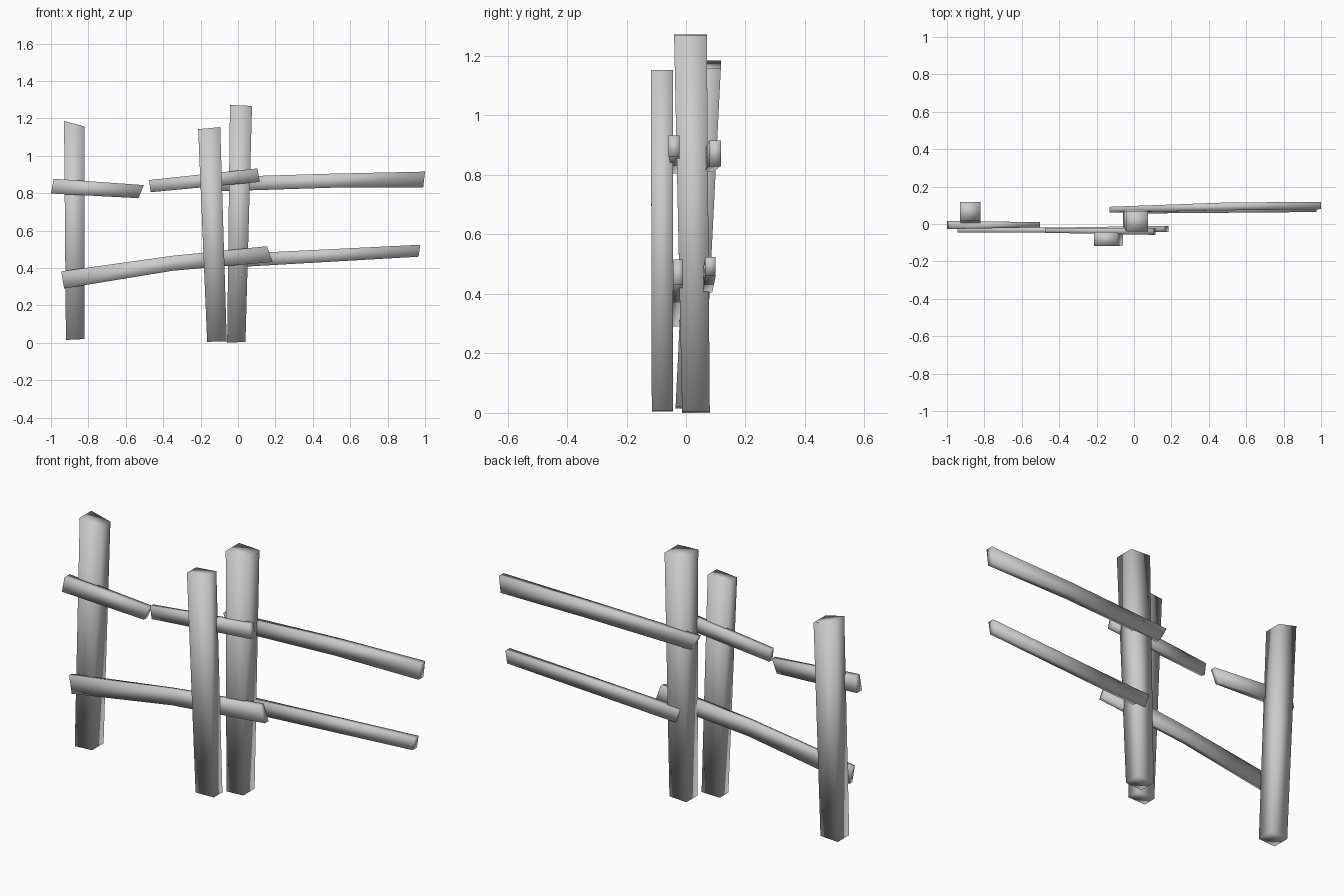
import bpy, bmesh


def beam(name, stations):
    """Loft a four-sided timber. Station: (x,z) edge a, (x,z) edge b, y near, y far."""
    bm = bmesh.new()
    rings = []
    for (ax, az), (bx, bz), y0, y1 in stations:
        pts = [(ax, y0, az), (bx, y0, bz), (bx, y1, bz), (ax, y1, az)]
        rings.append([bm.verts.new(p) for p in pts])
    for r, s in zip(rings, rings[1:]):
        for i in range(4):
            j = (i + 1) % 4
            bm.faces.new((r[i], r[j], s[j], s[i]))
    bm.faces.new(rings[0])
    bm.faces.new(rings[-1])
    bmesh.ops.recalc_face_normals(bm, faces=bm.faces[:])
    for f in bm.faces:
        f.smooth = True
    me = bpy.data.meshes.new(name)
    bm.to_mesh(me)
    bm.free()
    ob = bpy.data.objects.new(name, me)
    bpy.context.collection.objects.link(ob)


# leaning upright posts (bottom, top)
beam("left_post", [((-0.92, 0.015), (-0.82, 0.02), -0.035, 0.06),
                   ((-0.93, 1.185), (-0.82, 1.157), 0.02, 0.117)])
beam("middle_post", [((-0.165, 0.005), (-0.06, 0.007), -0.115, -0.043),
                     ((-0.213, 1.142), (-0.095, 1.153), -0.118, -0.043)])
beam("tall_post", [((-0.058, 0.0), (0.04, 0.005), -0.013, 0.08),
                   ((-0.043, 1.272), (0.075, 1.266), -0.04, 0.07)])

# upper rails, one of them broken in two
beam("upper_rail_broken_left", [((-1.0, 0.798), (-0.985, 0.877), -0.027, 0.016),
                                ((-0.532, 0.773), (-0.503, 0.843), -0.018, 0.01)])
beam("upper_rail_broken_right", [((-0.467, 0.805), (-0.475, 0.87), -0.047, -0.022),
                                 ((0.116, 0.86), (0.104, 0.932), -0.058, -0.022)])
beam("upper_right_rail", [((-0.09, 0.81), (-0.13, 0.885), 0.062, 0.092),
                          ((0.5, 0.829), (0.5, 0.904), 0.073, 0.115),
                          ((0.99, 0.829), (1.0, 0.915), 0.079, 0.118)])

# lower rails
beam("lower_left_rail", [((-0.93, 0.29), (-0.945, 0.382), -0.046, -0.022),
                         ((-0.35, 0.385), (-0.35, 0.465), -0.046, -0.018),
                         ((0.185, 0.432), (0.155, 0.516), -0.042, -0.01)])
beam("lower_right_rail", [((0.0, 0.405), (-0.02, 0.475), 0.056, 0.088),
                          ((0.965, 0.46), (0.975, 0.524), 0.064, 0.1)])
